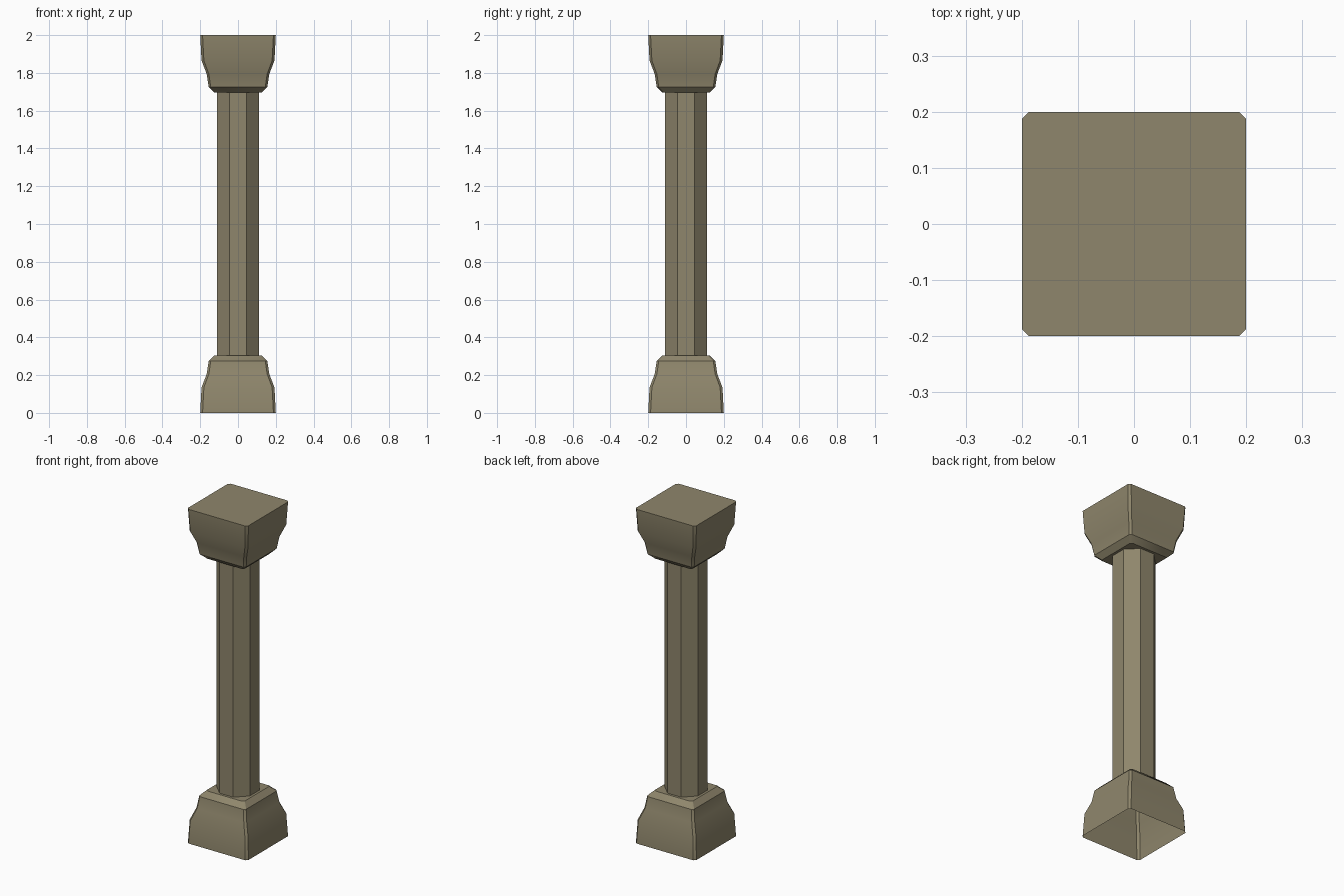
import bpy, bmesh, math

if "Cube" in bpy.data.objects:
    bpy.data.objects.remove(bpy.data.objects["Cube"])

stone = bpy.data.materials.new("olive_stone")
stone.diffuse_color = (0.275, 0.24, 0.15, 1)
stone.use_nodes = True
stone.node_tree.nodes["Principled BSDF"].inputs["Base Color"].default_value = stone.diffuse_color


def ring(half, cut, z):
    """Square loop with chamfered corners: eight points, counter-clockwise."""
    a, b = half, half - cut
    return [(a, -b, z), (a, b, z), (b, a, z), (-b, a, z),
            (-a, b, z), (-a, -b, z), (-b, -a, z), (b, -a, z)]


def loft(name, sections, cap_top=False):
    """Skin (half width, corner cut, z) sections listed from bottom to top."""
    bm = bmesh.new()
    loops = [[bm.verts.new(p) for p in ring(*s)] for s in sections]
    for lo, hi in zip(loops, loops[1:]):
        for i in range(8):
            j = (i + 1) % 8
            bm.faces.new((lo[i], lo[j], hi[j], hi[i]))
    if cap_top:
        bm.faces.new(loops[-1])
    mesh = bpy.data.meshes.new(name)
    bm.to_mesh(mesh)
    bm.free()
    mesh.materials.append(stone)
    ob = bpy.data.objects.new(name, mesh)
    bpy.context.collection.objects.link(ob)
    bpy.ops.object.select_all(action='DESELECT')
    ob.select_set(True)
    bpy.context.view_layer.objects.active = ob
    bpy.ops.object.shade_smooth_by_angle(angle=math.radians(30))
    return ob


# Regular octagon for the shaft
R = 0.11
octo = R * (1 - math.tan(math.pi / 8))
Z0, Z1 = 0.305, 1.695

# Flared block profile, closing in to the shaft
profile = [(0.2, 0.0125, 0), (0.193, 0.0125, 0.135), (0.166, 0.0115, 0.205),
           (0.155, 0.011, 0.275), (0.125, 0.011, Z0), (R, octo, Z0)]

# Base is open underneath
loft("base", profile)

# Eight-sided shaft
loft("shaft", [(R, octo, Z0), (R, octo, Z1)])

# Capital mirrors the base and is closed on top
loft("capital", [(h, c, 2 - z) for h, c, z in reversed(profile)], cap_top=True)
